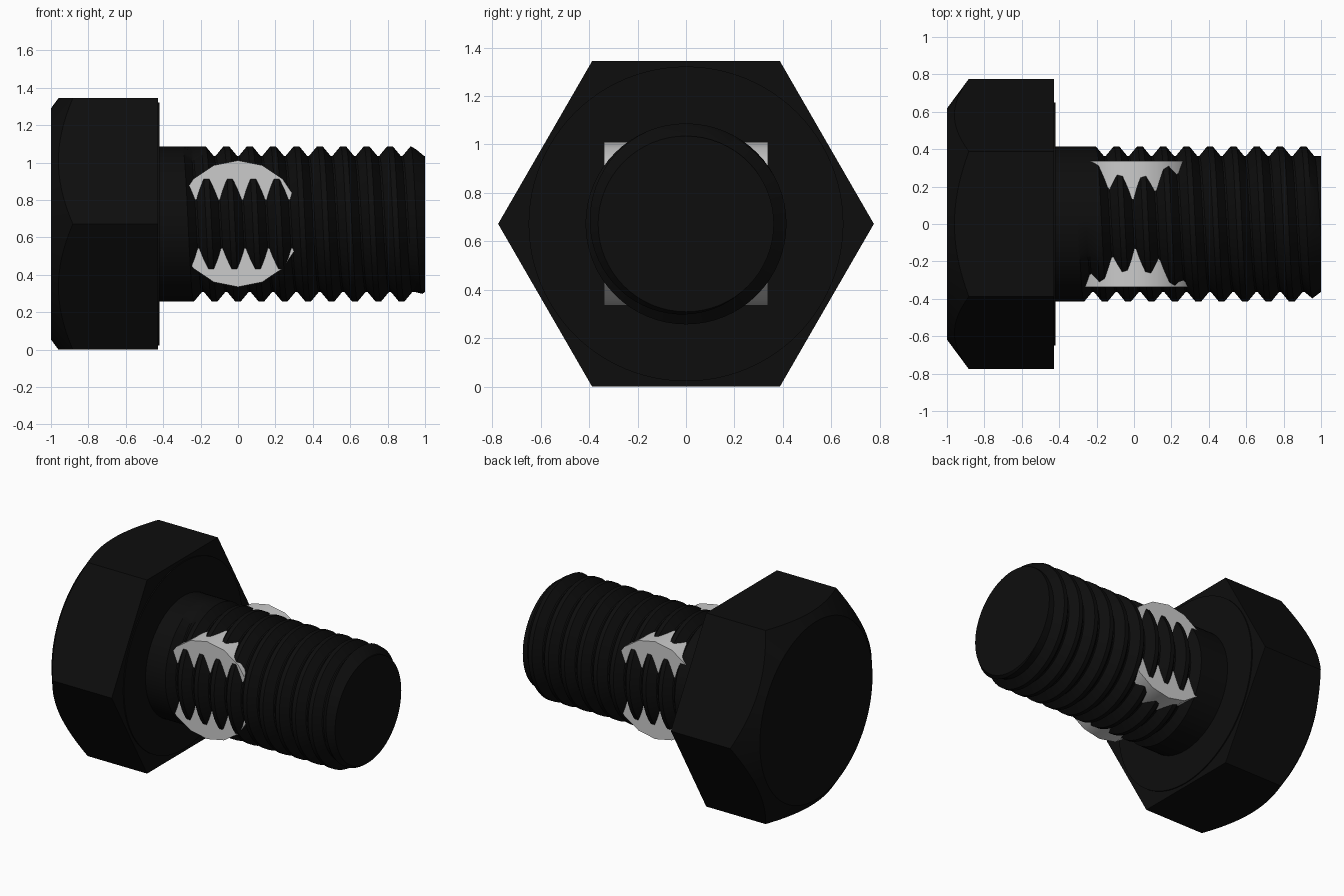
import bpy, bmesh
from math import sin, cos, pi, radians

if "Cube" in bpy.data.objects:
    bpy.data.objects.remove(bpy.data.objects["Cube"])

CZ = 0.672        # height of the bolt axis
APOTHEM = 0.672   # half the distance across the hex flats
SHANK_R, ROOT_R = 0.415, 0.363
PITCH = 0.125

black = bpy.data.materials.new("black_steel")
black.diffuse_color = (0.004, 0.004, 0.004, 1)
black.use_nodes = True
black.node_tree.nodes["Principled BSDF"].inputs["Base Color"].default_value = black.diffuse_color


def smooth(obj):
    bpy.ops.object.select_all(action='DESELECT')
    obj.select_set(True)
    bpy.context.view_layer.objects.active = obj
    bpy.ops.object.shade_smooth_by_angle(angle=radians(30))


def lathe(name, column, segs):
    """Skin columns of (x, radius) points set around the x axis."""
    bm = bmesh.new()
    cols = []
    for i in range(segs + 1):
        a = 2 * pi * i / segs
        cols.append([bm.verts.new((x, r * cos(a), CZ + r * sin(a)))
                     for x, r in column(a)])
    for p, q in zip(cols, cols[1:]):
        for j in range(len(p) - 1):
            bm.faces.new((p[j], q[j], q[j + 1], p[j + 1]))
    bmesh.ops.remove_doubles(bm, verts=bm.verts, dist=0.0002)
    bmesh.ops.dissolve_degenerate(bm, edges=bm.edges, dist=0.0002)
    bmesh.ops.recalc_face_normals(bm, faces=bm.faces)
    mesh = bpy.data.meshes.new(name)
    bm.to_mesh(mesh)
    bm.free()
    obj = bpy.data.objects.new(name, mesh)
    bpy.context.collection.objects.link(obj)
    mesh.materials.append(black)
    smooth(obj)
    return obj


# Hex head with conical chamfer and a thin washer face
def head_column(a):
    r = APOTHEM / cos(a % (pi / 3) - pi / 6)
    return [(-1, 0), (-1, 0.618), (-1 + (r - 0.618) * 0.74, r),
            (-0.427, r), (-0.427, 0.65), (-0.42, 0.65), (-0.42, 0)]


# Shank with a right-handed helical thread and a chamfered tip
def shank_column(a):
    shift = PITCH * a / (2 * pi)
    pts = [(-0.43, 0), (-0.43, SHANK_R), (-0.3, SHANK_R)]
    for k in range(-3, 10):
        centre = -PITCH / 4 + k * PITCH + shift
        depth = min(1, max(0, (centre + 0.25) / 0.015))
        groove = SHANK_R - (SHANK_R - ROOT_R) * depth
        for dx, r in ((-0.048, SHANK_R), (-0.005, groove),
                      (0.005, groove), (0.048, SHANK_R)):
            x = min(1, max(-0.3, centre + dx))
            pts.append((x, min(r, ROOT_R + (1 - x) * 0.75)))
    return pts + [(1, ROOT_R), (1, 0)]


lathe("hex_head", head_column, 96)
lathe("threaded_shank", shank_column, 64)

# Plain grey cylinder crossing the shank
bpy.ops.mesh.primitive_cylinder_add(vertices=16, radius=0.338, depth=0.676,
                                    location=(0, 0, CZ + 0.001),
                                    rotation=(pi / 2, 0, 0))
pin = bpy.context.object
pin.name = "cross_cylinder"
smooth(pin)
